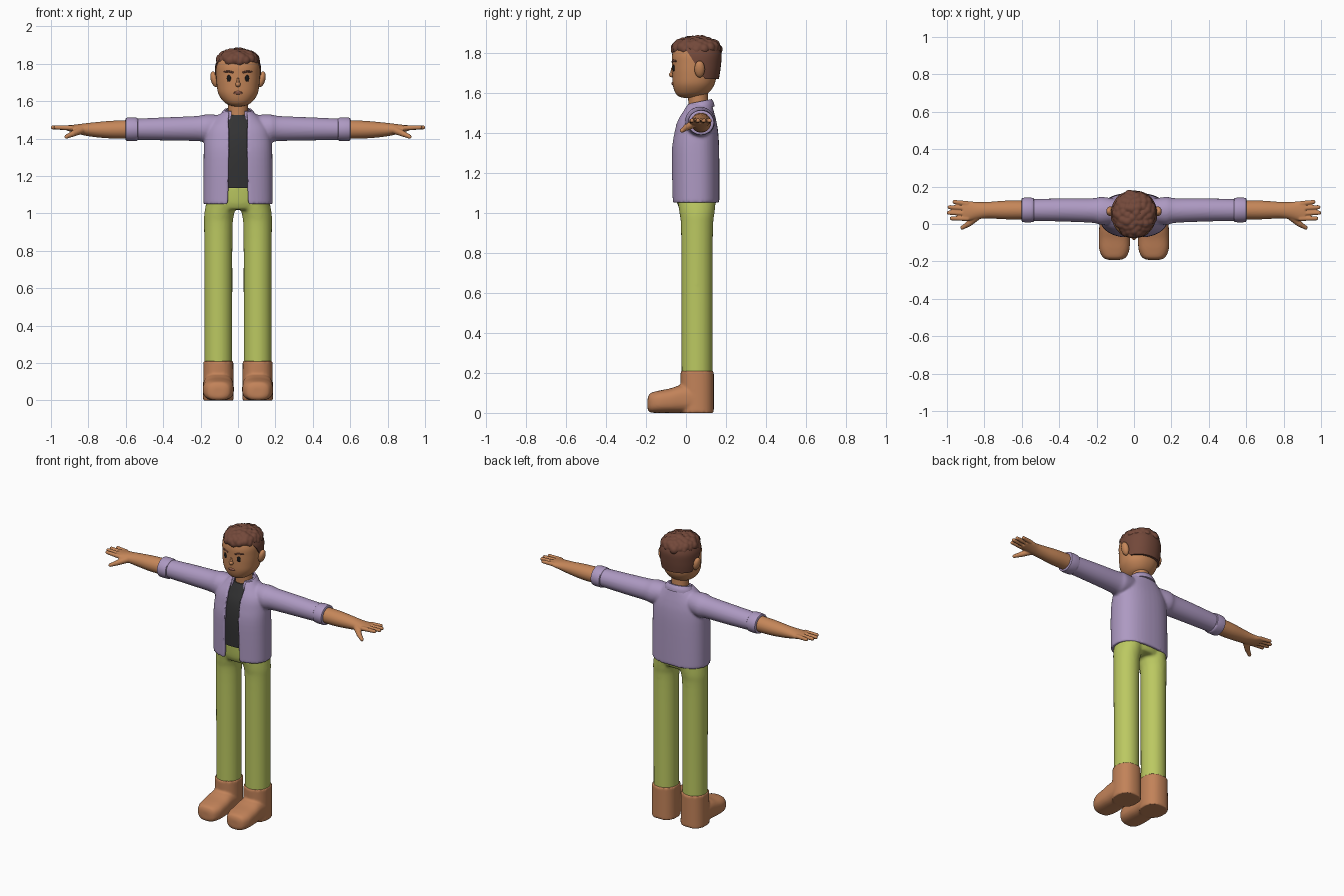
import bpy, bmesh, math, random
from mathutils import Vector, Matrix
from mathutils.bvhtree import BVHTree

old = bpy.data.objects.get("Cube")
if old:
    bpy.data.objects.remove(old, do_unlink=True)


def material(name, rgb):
    m = bpy.data.materials.new(name)
    m.use_nodes = True
    m.diffuse_color = (*rgb, 1)
    bsdf = next(n for n in m.node_tree.nodes if n.type == 'BSDF_PRINCIPLED')
    bsdf.inputs["Base Color"].default_value = (*rgb, 1)
    bsdf.inputs["Roughness"].default_value = 0.7
    return m


SKIN = material("skin_tan", (0.56, 0.24, 0.10))
BOOT = material("boot_brown", (0.54, 0.225, 0.10))
LILAC = material("jacket_lilac", (0.42, 0.32, 0.54))
GREEN = material("trouser_green", (0.50, 0.58, 0.12))
HAIR = material("hair_brown", (0.17, 0.065, 0.042))
DARK = material("shirt_charcoal", (0.032, 0.032, 0.033))
BLACK = material("eye_black", (0.01, 0.009, 0.009))
LIP = material("lip_pink", (0.50, 0.19, 0.12))


def smooth_path(rows, sub):
    """Catmull-Rom interpolation through control rings."""
    if sub < 2:
        return rows
    out = []
    for i in range(len(rows) - 1):
        a, b, c, d = (rows[min(max(i + k, 0), len(rows) - 1)] for k in (-1, 0, 1, 2))
        for s in range(sub):
            t = s / sub
            out.append([q + t / 2 * (r - p + t * (2 * p - 5 * q + 4 * r - w
                        + t * (3 * (q - r) + w - p))) for p, q, r, w in zip(a, b, c, d)])
    return out + [rows[-1]]


def loft(bm, axis, rows, sub=5, n=40, power=2.0, wall=0):
    """Rings (position, centre u, centre v, radius u, radius v[, front gap])."""
    def outline(row, inset, count):
        ru, rv = row[3] - inset, row[4] - inset
        start = 0.0
        if wall:
            start = math.asin(min(0.99, row[5] / ru) ** (power / 2))
        for i in range(count):
            span = i / (count - 1) if wall else i / count
            a = start + (2 * math.pi - 2 * start) * span
            su, cv = math.sin(a), -math.cos(a)
            yield (row[1] + ru * math.copysign(abs(su) ** (2 / power), su),
                   row[2] + rv * math.copysign(abs(cv) ** (2 / power), cv))

    rings = []
    for row in smooth_path(rows, sub):
        pts = list(outline(row, 0, n))
        if wall:
            pts += reversed(list(outline(row, wall, n)))
        t = row[0]
        place = {'x': lambda u, v: (t, u, v), 'y': lambda u, v: (u, t, v),
                 'z': lambda u, v: (u, v, t)}[axis]
        rings.append([bm.verts.new(place(u, v)) for u, v in pts])
    for low, high in zip(rings, rings[1:]):
        for i in range(len(low)):
            j = (i + 1) % len(low)
            bm.faces.new((low[i], low[j], high[j], high[i]))
    bm.faces.new(rings[0])
    bm.faces.new(rings[-1])


def ball(bm, centre, radii, rot=None, seg=20):
    m = Matrix.Translation(centre) @ (rot or Matrix()) @ Matrix.Diagonal((*radii, 1))
    bmesh.ops.create_uvsphere(bm, u_segments=seg, v_segments=seg // 2 + 2, radius=1, matrix=m)


def rod(bm, a, b, r1, r2):
    a, b = Vector(a), Vector(b)
    m = Matrix.Translation((a + b) / 2) @ (b - a).to_track_quat('Z', 'Y').to_matrix().to_4x4()
    bmesh.ops.create_cone(bm, cap_ends=True, segments=16, radius1=r1, radius2=r2,
                          depth=(b - a).length, matrix=m)
    ball(bm, a, (r1,) * 3, seg=16)
    ball(bm, b, (r2,) * 3, seg=16)


def mirror(bm):
    copy = bmesh.ops.duplicate(bm, geom=bm.verts[:] + bm.edges[:] + bm.faces[:])
    for v in copy["geom"]:
        if isinstance(v, bmesh.types.BMVert):
            v.co.x *= -1


def finish(bm, name, mat, voxel=0, relax=4):
    bmesh.ops.recalc_face_normals(bm, faces=bm.faces[:])
    mesh = bpy.data.meshes.new(name)
    bm.to_mesh(mesh)
    bm.free()
    ob = bpy.data.objects.new(name, mesh)
    bpy.context.collection.objects.link(ob)
    mesh.materials.append(mat)
    bpy.ops.object.select_all(action='DESELECT')
    ob.select_set(True)
    bpy.context.view_layer.objects.active = ob
    if voxel:
        # Blend overlapping volumes into one soft skin
        mod = ob.modifiers.new("blend", 'REMESH')
        mod.mode, mod.voxel_size, mod.use_smooth_shade = 'VOXEL', voxel, True
        mod = ob.modifiers.new("relax", 'SMOOTH')
        mod.factor, mod.iterations = 0.5, relax
    else:
        bpy.ops.object.shade_smooth_by_angle(angle=math.radians(45))
    return ob


# Boots
bm = bmesh.new()
loft(bm, 'z', [(0, .105, .056, .082, .083), (.21, .105, .056, .08, .083)], sub=1, power=2.3)
loft(bm, 'y', [(-.192, .105, .045, .03, .025), (-.18, .105, .05, .06, .047),
               (-.14, .105, .055, .08, .055), (-.08, .105, .061, .083, .061),
               (-.02, .105, .07, .081, .07), (.05, .105, .07, .08, .07)], power=2.7)
mirror(bm)
finish(bm, "boots", BOOT, .007, 3)

# Trousers
bm = bmesh.new()
loft(bm, 'z', [(.17, .105, .055, .075, .077), (.6, .105, .055, .075, .078),
               (.92, .105, .055, .076, .08), (1.0, .1, .055, .08, .088),
               (1.08, .085, .053, .08, .098)], sub=4)
mirror(bm)
loft(bm, 'z', [(1.02, 0, .053, .15, .085), (1.06, 0, .052, .164, .1), (1.15, 0, .05, .16, .105)])
finish(bm, "trousers", GREEN, .009, 6)

# Shirt
bm = bmesh.new()
loft(bm, 'z', [(1.135, 0, .05, .155, .112), (1.3, 0, .05, .155, .112), (1.41, 0, .053, .14, .1),
               (1.48, 0, .06, .11, .077), (1.525, 0, .065, .06, .058)], power=2.3)
finish(bm, "shirt", DARK)

# Jacket body and sleeves
bm = bmesh.new()
loft(bm, 'x', [(.08, .07, 1.46, .06, .066), (.17, .07, 1.455, .075, .074),
               (.22, .072, 1.454, .066, .067), (.38, .075, 1.452, .062, .062),
               (.56, .075, 1.45, .058, .056)])
mirror(bm)
loft(bm, 'z', [(1.05, 0, .048, .184, .117, .068), (1.075, 0, .048, .186, .119, .053),
               (1.3, 0, .046, .184, .12, .049), (1.4, 0, .05, .178, .111, .049),
               (1.46, 0, .053, .163, .098, .049), (1.51, 0, .06, .12, .078, .049),
               (1.545, 0, .065, .08, .063, .046)], power=2.4, wall=.022)
finish(bm, "jacket", LILAC, .007, 5)

# Collar, lower at the front
bm = bmesh.new()
loft(bm, 'z', [(1.515, 0, .066, .097, .077, .045), (1.535, 0, .066, .09, .073, .036),
               (1.555, 0, .066, .074, .063, .036)], wall=.012)
for v in bm.verts:
    v.co.z += .2 * (v.co.y - .066)
finish(bm, "collar", LILAC)

# Rolled cuffs
bm = bmesh.new()
loft(bm, 'x', [(.535, .075, 1.45, .055, .053), (.538, .075, 1.45, .064, .061),
               (.568, .075, 1.45, .066, .063), (.598, .075, 1.45, .064, .061),
               (.601, .075, 1.45, .052, .05)], sub=2)
mirror(bm)
finish(bm, "cuffs", LILAC)

# Forearms and hands
bm = bmesh.new()
loft(bm, 'x', [(.56, .075, 1.45, .05, .05), (.68, .075, 1.448, .05, .047),
               (.78, .074, 1.448, .044, .038), (.84, .071, 1.45, .046, .029),
               (.88, .07, 1.453, .052, .021), (.915, .07, 1.457, .05, .014)])
for y0, y1, tip in ((.029, .03, .975), (.056, .06, .99), (.084, .09, .986), (.109, .118, .96)):
    rod(bm, (.89, y0, 1.457), (tip, y1, 1.46), .0135, .011)
rod(bm, (.84, .04, 1.445), (.885, .0, 1.425), .021, .016)
rod(bm, (.885, .0, 1.425), (.918, -.02, 1.41), .015, .011)
mirror(bm)
finish(bm, "forearms_and_hands", SKIN, .004, 3)

# Neck
bm = bmesh.new()
loft(bm, 'z', [(1.46, 0, .065, .055, .052), (1.54, 0, .062, .053, .05), (1.63, 0, .058, .053, .05)])
finish(bm, "neck", SKIN)

# Head
HEAD = [(1.573, 0, .015, .02, .02), (1.58, 0, .02, .05, .055), (1.6, 0, .03, .079, .084),
        (1.64, 0, .038, .105, .104), (1.69, 0, .042, .114, .111), (1.74, 0, .045, .117, .115),
        (1.79, 0, .047, .116, .116), (1.83, 0, .05, .1, .102), (1.86, 0, .05, .05, .05)]
bm = bmesh.new()
loft(bm, 'z', HEAD, n=56, power=2.2)
bmesh.ops.recalc_face_normals(bm, faces=bm.faces[:])
tree = BVHTree.FromBMesh(bm)
finish(bm, "head", SKIN)


def face_point(x, z):
    hit, normal, _, _ = tree.ray_cast(Vector((x, -1, z)), Vector((0, 1, 0)))
    return hit, (-normal).to_track_quat('Y', 'Z').to_matrix().to_4x4()


# Ears and nose
bm = bmesh.new()
ball(bm, (.126, .068, 1.717), (.02, .026, .043), Matrix.Rotation(.25, 4, 'Y'))
mirror(bm)
finish(bm, "ears", SKIN)
bm = bmesh.new()
ball(bm, face_point(0, 1.69)[0], (.014, .016, .014))
rod(bm, face_point(0, 1.72)[0], face_point(0, 1.69)[0], .005, .01)
finish(bm, "nose", SKIN)

# Eyes, brows and mouth
bm = bmesh.new()
hit, rot = face_point(.049, 1.722)
ball(bm, hit, (.012, .004, .018), rot)
mirror(bm)
finish(bm, "eyes", BLACK)
bm = bmesh.new()
for xa, za, xb, zb in ((.028, 1.754, .05, 1.76), (.05, 1.76, .072, 1.757)):
    rod(bm, face_point(xa, za)[0], face_point(xb, zb)[0], .005, .0045)
mirror(bm)
finish(bm, "eyebrows", HAIR)
for name, z, height, mat in (("lips", 1.645, .009, LIP), ("mouth_line", 1.646, .0022, HAIR)):
    bm = bmesh.new()
    hit, rot = face_point(0, z)
    ball(bm, hit, (.024, .006 if mat == LIP else .0075, height), rot)
    finish(bm, name, mat)

# Short hair around the back and sides
bm = bmesh.new()
loft(bm, 'z', [(z, x, y + .003, rx + .006, ry + .012) for z, x, y, rx, ry in HEAD[2:8]],
     n=56, power=2.2)
for point, normal in (((0, 0, 1.668), (0, 0, -1)), ((0, .045, 1.745), (0, -.85, -.55))):
    bmesh.ops.bisect_plane(bm, geom=bm.verts[:] + bm.edges[:] + bm.faces[:],
                           plane_co=point, plane_no=normal, clear_outer=True)
    bmesh.ops.holes_fill(bm, edges=[e for e in bm.edges if e.is_boundary])
finish(bm, "back_hair", HAIR)

# Curly top hair made of clumps on a dome
random.seed(4)
bm = bmesh.new()
ball(bm, (0, .053, 1.808), (.109, .12, .066), seg=32)
count = 64
for i in range(count):
    up = .04 + .96 * (i + .5) / count
    a = i * math.pi * (3 - math.sqrt(5))
    flat = math.sqrt(1 - up * up)
    r = random.uniform(.022, .03)
    ball(bm, (.096 * flat * math.cos(a), .053 + .106 * flat * math.sin(a), 1.808 + .054 * up),
         (r, r, r), seg=14)
finish(bm, "top_hair", HAIR, .005, 4)
